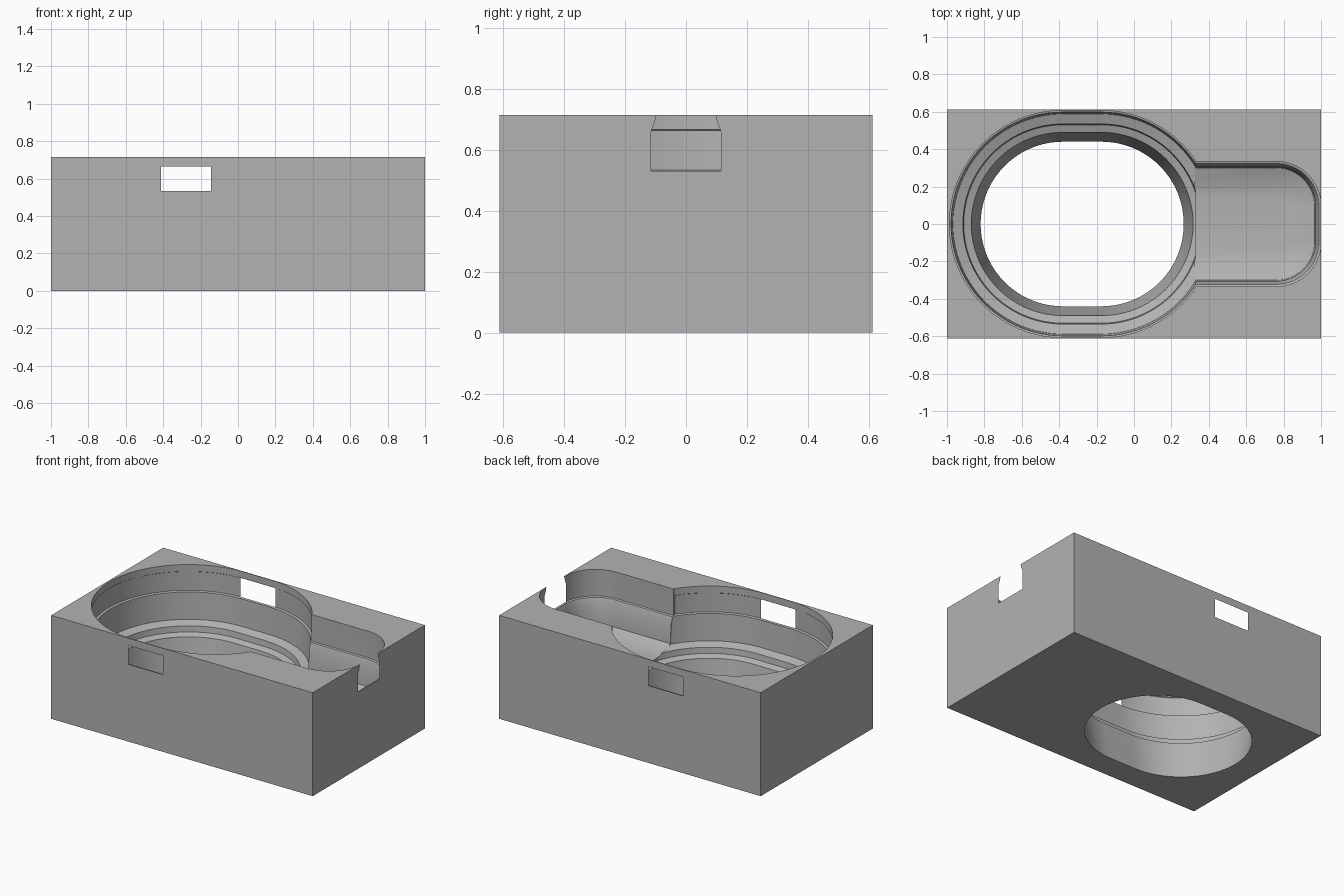
import bpy, bmesh, math

if "Cube" in bpy.data.objects:
    bpy.data.objects.remove(bpy.data.objects["Cube"])

HALF_Y, HEIGHT, SPLIT = 0.612, 0.715, 0.325

grey = bpy.data.materials.new("plain grey")
grey.use_nodes = True
grey.diffuse_color = (0.45, 0.45, 0.45, 1)
grey.node_tree.nodes["Principled BSDF"].inputs["Base Color"].default_value = grey.diffuse_color


def arc(cx, cy, r, start, end, n=48):
    angles = [math.radians(start + (end - start) * i / n) for i in range(n + 1)]
    return [(cx + r * math.cos(a), cy + r * math.sin(a)) for a in angles]


def oval(r):
    """Stadium outline of the big cavity."""
    cx, half = -0.277, 0.103
    return arc(cx + half, 0, r, -90, 90) + arc(cx - half, 0, r, 90, 270)


def channel(d):
    """Outline of the side pocket, inset by d, rounded at its +x end."""
    r, flat, cx = 0.24 - d, 0.095, 0.761
    return ([(SPLIT, -flat - r)] + arc(cx, -flat, r, -90, 0, 16)
            + arc(cx, flat, r, 0, 90, 16) + [(SPLIT, flat + r)])


def make_object(name, bm):
    bmesh.ops.recalc_face_normals(bm, faces=bm.faces)
    mesh = bpy.data.meshes.new(name)
    bm.to_mesh(mesh)
    bm.free()
    mesh.materials.append(grey)
    obj = bpy.data.objects.new(name, mesh)
    bpy.context.collection.objects.link(obj)
    return obj


def loft(outline, profile):
    """Closed solid through outlines of (size, height)."""
    bm = bmesh.new()
    rings = [[bm.verts.new((x, y, z)) for x, y in outline(s)] for s, z in profile]
    for low, high in zip(rings, rings[1:]):
        for i in range(len(low)):
            j = (i + 1) % len(low)
            bm.faces.new((low[i], low[j], high[j], high[i]))
    bm.faces.new(rings[0][::-1])
    bm.faces.new(rings[-1])
    return bm


# Outer block
bm = bmesh.new()
bmesh.ops.create_cube(bm, size=1)
for v in bm.verts:
    v.co.x *= 2
    v.co.y *= 2 * HALF_Y
    v.co.z = (v.co.z + 0.5) * HEIGHT
block = make_object("hollow_block", bm)

# Stepped oval cavity, open right through the floor
bm = loft(oval, [(0.437, -0.02), (0.44, 0), (0.49, 0.27), (0.53, 0.285),
                 (0.535, 0.325), (0.588, 0.345), (0.598, 0.53), (0.613, 0.534),
                 (0.613, 0.664), (0.607, 0.668), (0.607, 0.8)])
bmesh.ops.bisect_plane(bm, geom=bm.verts[:] + bm.edges[:] + bm.faces[:],
                       plane_co=(SPLIT + 0.004, 0, 0), plane_no=(1, 0, 0), clear_outer=True)
bmesh.ops.holes_fill(bm, edges=[e for e in bm.edges if e.is_boundary], sides=0)
cavity = make_object("cavity_cutter", bm)

# Side pocket with a dished floor and a notch through the end wall
pocket = make_object("pocket_cutter", loft(channel, [
    (0.19, 0.307), (0.15, 0.312), (0.09, 0.326), (0.035, 0.35), (0.03, 0.47),
    (0.012, 0.527), (0, 0.531), (0, 0.66), (0.0006, 0.69), (0.0009, HEIGHT), (0.001, 0.8)]))

for cutter in (cavity, pocket):
    cutter.hide_render = True
    cutter.hide_set(True)
    mod = block.modifiers.new(cutter.name, "BOOLEAN")
    mod.operation = "DIFFERENCE"
    mod.solver = "EXACT"
    mod.object = cutter

# Bake the cuts and remove the cutters
bpy.context.view_layer.objects.active = block
block.select_set(True)
for mod in list(block.modifiers):
    bpy.ops.object.modifier_apply(modifier=mod.name)
for cutter in (cavity, pocket):
    bpy.data.objects.remove(cutter)
bpy.ops.object.shade_smooth_by_angle(angle=math.radians(25))
